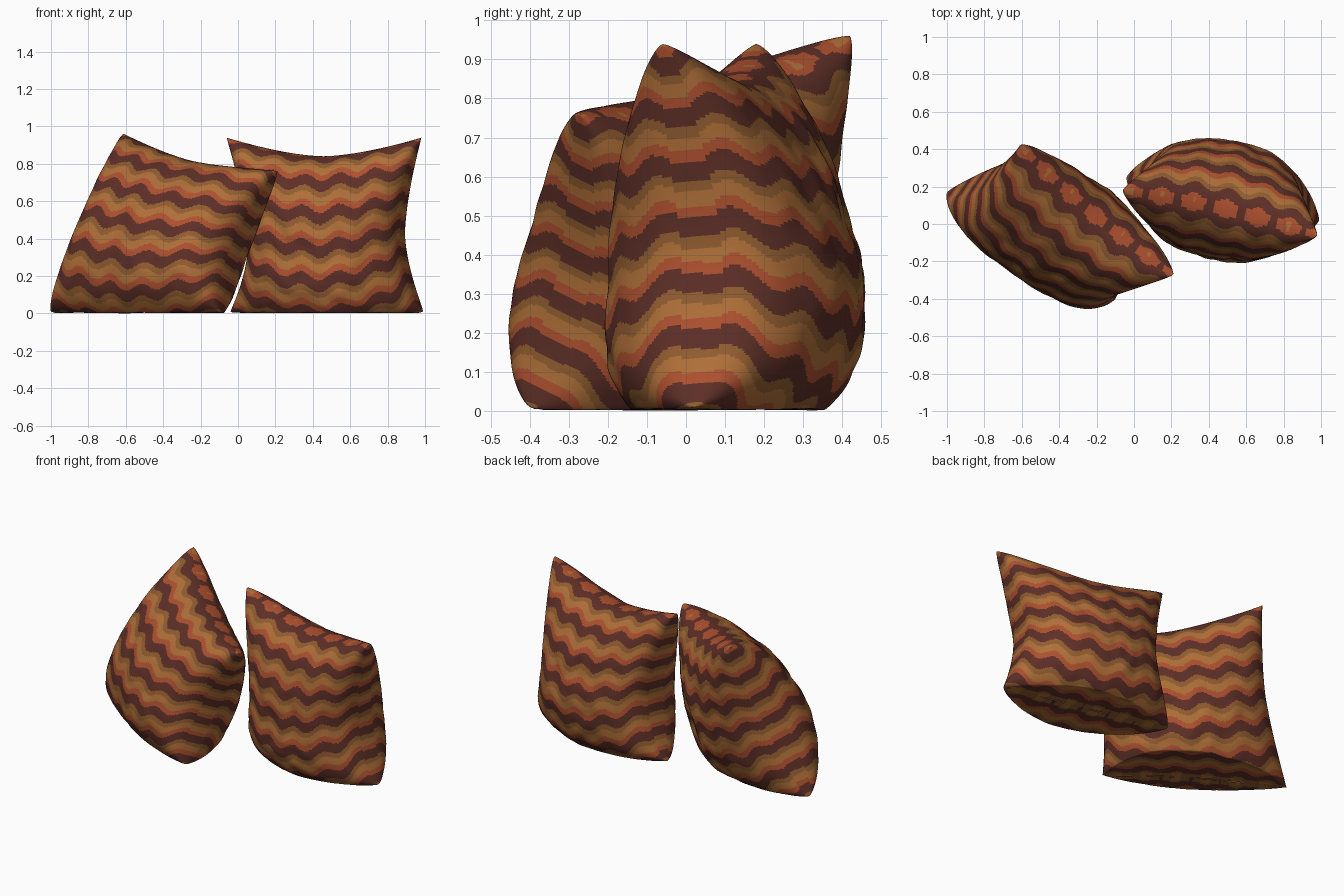
import bpy, bmesh, math
from mathutils import Vector, noise

cube = bpy.data.objects.get("Cube")
if cube:
    bpy.data.objects.remove(cube, do_unlink=True)

N = 165          # grid cells along each side of a cloth panel
PERIOD = 0.17    # cloth length of one stripe repeat
WAVE = 0.185     # length of one stripe ripple
SIZE = 1.15      # cloth length across one pillow


def material(name, rgb):
    m = bpy.data.materials.new(name)
    m.use_nodes = True
    m.diffuse_color = (*rgb, 1)
    m.node_tree.nodes["Principled BSDF"].inputs["Base Color"].default_value = (*rgb, 1)
    return m


DARK, TAN, RUST, OLIVE = range(4)
cloth = [material("dark brown", (0.11, 0.028, 0.02)),
         material("tan", (0.43, 0.16, 0.04)),
         material("rust", (0.42, 0.08, 0.028)),
         material("olive brown", (0.28, 0.108, 0.029))]
# stripe order going up, as upper limits within one repeat
BANDS = [(0.36, DARK), (0.56, RUST), (0.82, TAN), (1.0, OLIVE)]


def seam(a, b, mid, t):
    """Seam between two corners, pulled through a middle point."""
    return a.lerp(b, t) + (mid - (a + b) / 2) * (1 - abs(2 * t - 1) ** 1.6)


def panel(corners, mids, bulge, sag, seed):
    """Grid of points for one bulging cloth panel."""
    bl, br, tl, tr = corners
    bottom, top, left, right = mids
    across, up = br - bl + tr - tl, tl - bl + tr - br
    normal = across.cross(up).normalized()
    # cells get finer towards the seams
    steps = [0.3 * i / N + 0.35 * (1 - math.cos(math.pi * i / N)) for i in range(N + 1)]
    rows = []
    for v in steps:
        row = []
        low, high = seam(bl, tl, left, v), seam(br, tr, right, v)
        for u in steps:
            # sheet stretched between the four seams
            p = (seam(bl, br, bottom, u) * (1 - v) + seam(tl, tr, top, u) * v
                 + low * (1 - u) + high * u
                 - (bl * (1 - u) + br * u) * (1 - v) - (tl * (1 - u) + tr * u) * v)
            # stuffing, heavier towards the bottom
            fu, fv = max(0, 4 * u * (1 - u)), max(0, 4 * v * (1 - v))
            full = fu ** 0.36 * fv ** 0.42 * (1 + sag * (0.5 - v))
            # soft folds, strongest near the seams
            q = Vector((u * 5, v * 5, seed))
            fold = noise.noise(q) * 0.016 + noise.noise(q * 2.3) * 0.008
            p += normal * (bulge * full + fold * (fu * fv) ** 0.4)
            p.z = max(p.z, 0.004 + 0.004 * noise.noise(q * 2))
            row.append(p)
        rows.append(row)
    return rows


def lengths(line):
    """Cloth length along a line of points, from 0 to 1."""
    out = [0.0]
    for a, b in zip(line, line[1:]):
        out.append(out[-1] + (b - a).length)
    return [d / out[-1] for d in out]


def stripe(s, t):
    """Colour of the cloth at s across and t up."""
    h = t + 0.02 * math.sin(math.tau * s / WAVE)
    f = (h / PERIOD) % 1
    return next(c for limit, c in BANDS if f < limit)


def pillow(name, corners, mids, front, back, sag, shift, seed):
    corners = [Vector(c) for c in corners]
    mids = [Vector(m) for m in mids]
    bm = bmesh.new()
    for side, bulge in enumerate((front, -back)):
        rows = panel(corners, mids, bulge, sag, seed + side * 7)
        across = [lengths(r) for r in rows]
        up = [lengths(c) for c in zip(*rows)]
        verts = [[bm.verts.new(p) for p in r] for r in rows]
        for j in range(N):
            for i in range(N):
                quad = [verts[j][i], verts[j][i + 1], verts[j + 1][i + 1], verts[j + 1][i]]
                f = bm.faces.new(quad if side == 0 else quad[::-1])
                s = (across[j][i] + across[j + 1][i + 1]) / 2
                t = (up[i][j] + up[i + 1][j + 1]) / 2
                f.material_index = stripe(s * SIZE, t * SIZE + shift)
                f.smooth = True
    # sew the two panels together
    bmesh.ops.remove_doubles(bm, verts=bm.verts, dist=0.00002)
    mesh = bpy.data.meshes.new(name)
    bm.to_mesh(mesh)
    bm.free()
    for m in cloth:
        mesh.materials.append(m)
    bpy.context.collection.objects.link(bpy.data.objects.new(name, mesh))


# corners: bottom left, bottom right, top left, top right
# mids: bottom, top, left, right
pillow("upright_pillow",
       [(-0.04, 0.25, 0.01), (0.99, 0.02, 0.01), (-0.06, 0.18, 0.94), (0.98, -0.06, 0.94)],
       [(0.48, 0.13, -0.08), (0.45, 0.09, 0.84), (0.07, 0.21, 0.4), (0.88, 0.04, 0.42)],
       0.33, 0.31, 0.3, -0.04, 1.3)

pillow("leaning_pillow",
       [(-1.0, 0.17, 0.01), (-0.1, -0.4, 0.01), (-0.61, 0.42, 0.96), (0.21, -0.27, 0.76)],
       [(-0.5, -0.09, -0.08), (-0.22, 0.06, 0.8), (-0.77, 0.25, 0.5), (0.0, -0.28, 0.36)],
       0.34, 0.29, 0.35, -0.04, 4.7)
